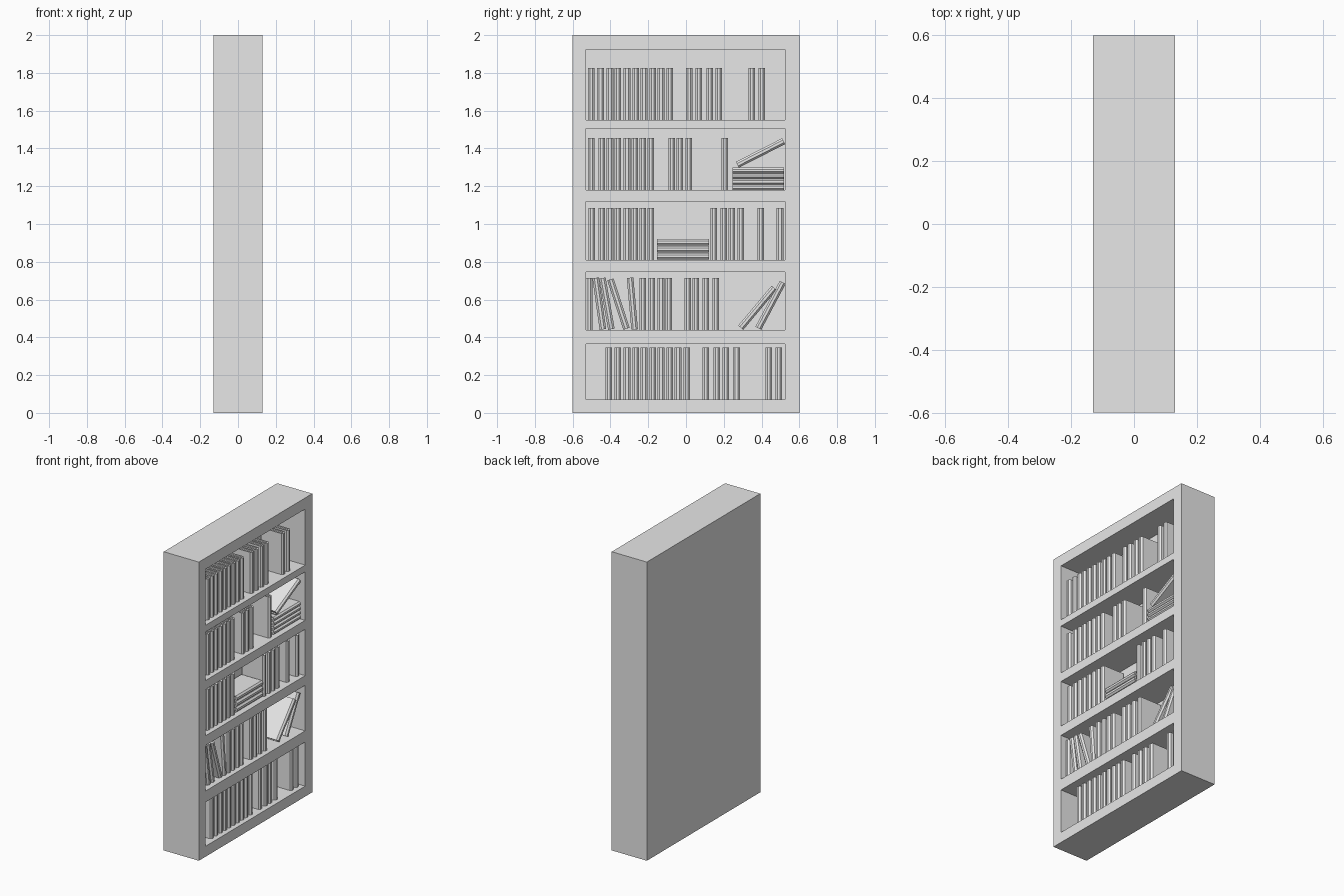
import bpy
import bmesh
from math import radians, sin
from mathutils import Matrix, Vector

if "Cube" in bpy.data.objects:
    bpy.data.objects.remove(bpy.data.objects["Cube"], do_unlink=True)

BOOK_W, BOOK_H = 0.035, 0.275
SPINE_X, EDGE_X = 0.10, -0.06

# One grey material for everything
grey = bpy.data.materials.new("light_grey")
grey.use_nodes = True
grey.diffuse_color = (0.8, 0.8, 0.8, 1)
grey.node_tree.nodes["Principled BSDF"].inputs["Base Color"].default_value = (0.8, 0.8, 0.8, 1)


def add_box(bm, lo, hi):
    lo, hi = Vector(lo), Vector(hi)
    size = hi - lo
    matrix = Matrix.Translation((lo + hi) / 2) @ Matrix.Diagonal((*size, 1))
    bmesh.ops.create_cube(bm, size=1, matrix=matrix)


def finish_mesh(bm, name):
    bmesh.ops.recalc_face_normals(bm, faces=bm.faces)
    mesh = bpy.data.meshes.new(name)
    bm.to_mesh(mesh)
    bm.free()
    mesh.materials.append(grey)
    return mesh


def add_object(name, mesh):
    obj = bpy.data.objects.new(name, mesh)
    bpy.context.collection.objects.link(obj)
    return obj


# Bookcase: a solid block with five pockets cut into its open side
SHELVES = [(0.07, 0.365), (0.44, 0.745), (0.81, 1.12), (1.18, 1.505), (1.55, 1.925)]
bm = bmesh.new()
add_box(bm, (-0.13, -0.6, 0), (0.13, 0.6, 2))
case = add_object("bookcase", finish_mesh(bm, "bookcase"))

bm = bmesh.new()
for floor, ceiling in SHELVES:
    add_box(bm, (-0.07, -0.53, floor), (0.2, 0.525, ceiling))
cutter = add_object("pocket_cutter", finish_mesh(bm, "pocket_cutter"))
cutter.hide_render = True

cut = case.modifiers.new("pockets", "BOOLEAN")
cut.operation = "DIFFERENCE"
cut.solver = "EXACT"
cut.object = cutter
bpy.context.view_layer.objects.active = case
bpy.ops.object.modifier_apply(modifier=cut.name)
bpy.data.objects.remove(cutter, do_unlink=True)


# Book: a C-shaped cover with a chamfered spine, and a recessed page block
def make_book_mesh():
    bm = bmesh.new()
    half, board = BOOK_W / 2, 0.007
    inner = half - board
    side = [(EDGE_X, inner), (EDGE_X, half), (SPINE_X - 0.01, half), (SPINE_X, half * 0.4)]
    outline = side + [(x, -y) for x, y in reversed(side)]
    outline += [(SPINE_X - 0.012, -inner), (SPINE_X - 0.012, inner)]
    face = bm.faces.new([bm.verts.new((x, y, 0)) for x, y in outline])
    extruded = bmesh.ops.extrude_face_region(bm, geom=[face])["geom"]
    top = [v for v in extruded if isinstance(v, bmesh.types.BMVert)]
    bmesh.ops.translate(bm, verts=top, vec=(0, 0, BOOK_H))
    add_box(bm, (EDGE_X + 0.008, -inner, 0.008), (SPINE_X - 0.012, inner, BOOK_H - 0.008))
    return finish_mesh(bm, "book")


book_mesh = make_book_mesh()


def add_book(name, y, z, lean=0):
    """Place a book by the centre of its foot; positive lean tips it to +y."""
    book = add_object(name, book_mesh)
    book.location = (0, y, z)
    book.rotation_euler = (-radians(lean), 0, 0)
    return book


# Upright books: near edge of each one, from the lowest shelf up
UPRIGHT = [
    [-.426, -.378, -.33, -.283, -.24, -.193, -.15, -.103, -.06, -.013,
     .087, .145, .193, .25, .42, .473],
    [-.53, -.246, -.198, -.15, -.108, -.008, .035, .087, .14],
    [-.516, -.463, -.42, -.378, -.33, -.288, -.246, -.204,
     .13, .182, .225, .272, .378, .48],
    [-.52, -.463, -.42, -.378, -.33, -.288, -.246, -.204, -.093, -.05, -.003, .188],
    [-.52, -.47, -.42, -.378, -.33, -.283, -.24, -.193, -.15, -.103,
     0, .05, .108, .156, .33, .384],
]
for level, ((floor, _), edges) in enumerate(zip(SHELVES, UPRIGHT), 1):
    for edge in edges:
        add_book(f"upright_book_shelf_{level}", edge + BOOK_W / 2, floor)

# Leaning books: foot position, floor height, lean from vertical
LEANING = [
    (-.44, .44, -8), (-.395, .44, -10), (-.315, .44, -18), (-.272, .44, -5),
    (.29, .44, 40), (.383, .44, 28), (.272, 1.298, 63),
]
for y, floor, lean in LEANING:
    add_book("leaning_book", y, floor + BOOK_W / 2 * abs(sin(radians(lean))), lean)

# Flat stacks: start, floor height, number of books, spacing
for y, floor, count, step in [(-.153, .81, 3, .0375), (.245, 1.18, 4, .0295)]:
    for i in range(count):
        book = add_book("stacked_book", y, floor + step * (i + 0.5), 90)
        book.scale.y = min(1, step / BOOK_W)
